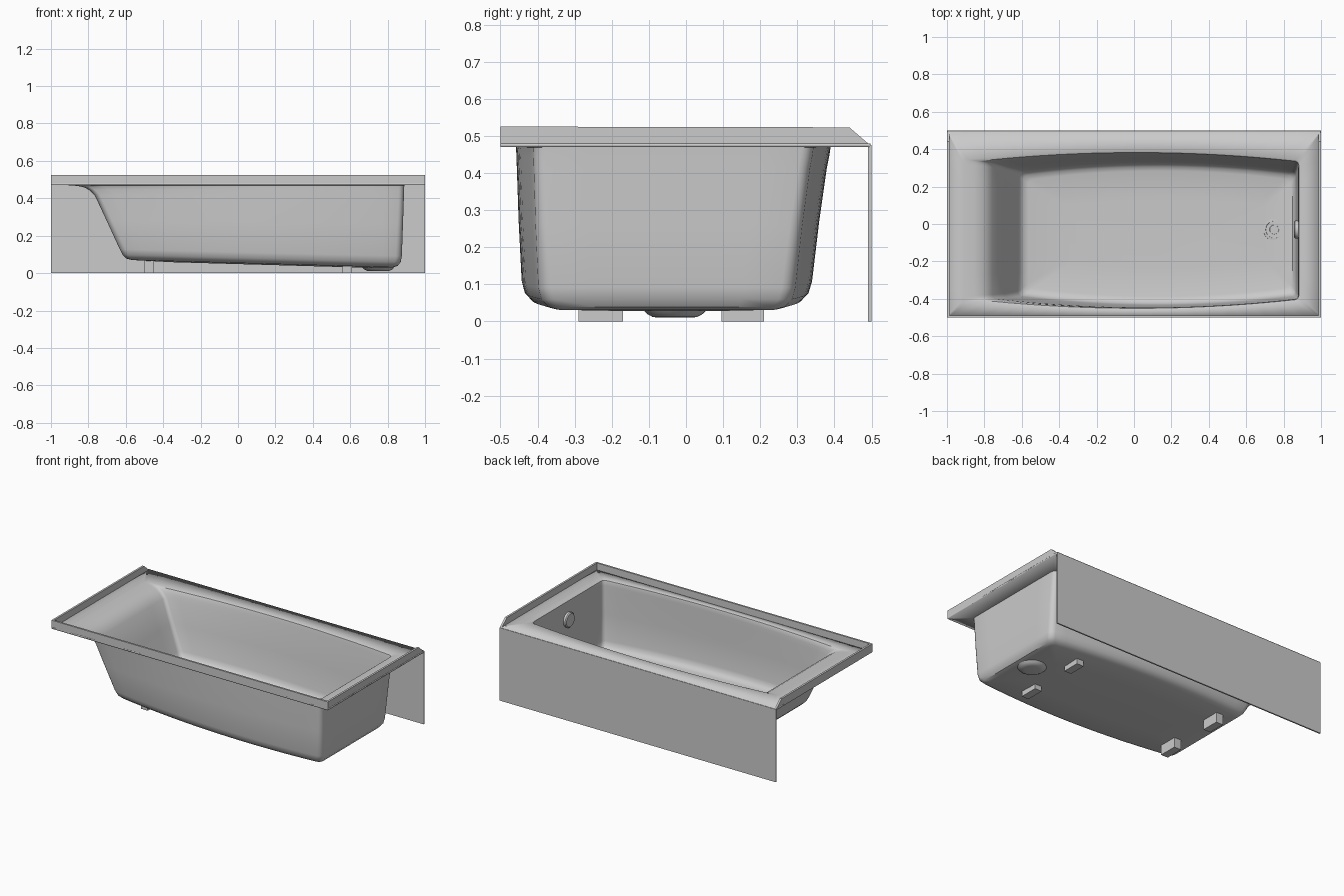
import bpy, bmesh, math
from mathutils import Matrix

if "Cube" in bpy.data.objects:
    bpy.data.objects.remove(bpy.data.objects["Cube"])

DECK = 0.480                      # deck height
DRAIN = (0.75, -0.03)


def finish(bm, name, smooth=True):
    me = bpy.data.meshes.new(name)
    bm.to_mesh(me)
    bm.free()
    ob = bpy.data.objects.new(name, me)
    bpy.context.collection.objects.link(ob)
    if smooth:
        bpy.ops.object.select_all(action='DESELECT')
        ob.select_set(True)
        bpy.context.view_layer.objects.active = ob
        bpy.ops.object.shade_smooth_by_angle(angle=math.radians(35))
    return ob


def box(name, x0, x1, y0, y1, z0, z1):
    bm = bmesh.new()
    bmesh.ops.create_cube(bm, size=1)
    for v in bm.verts:
        v.co = ((x0 + x1) / 2 + v.co.x * (x1 - x0),
                (y0 + y1) / 2 + v.co.y * (y1 - y0),
                (z0 + z1) / 2 + v.co.z * (z1 - z0))
    return finish(bm, name, False)


def prism(name, prof, x0, x1):
    """Extrude a (y, z) profile along x."""
    bm = bmesh.new()
    f = bm.faces.new([bm.verts.new((x0, y, z)) for y, z in prof])
    g = bmesh.ops.extrude_face_region(bm, geom=[f])['geom']
    for v in g:
        if isinstance(v, bmesh.types.BMVert):
            v.co.x = x1
    bmesh.ops.recalc_face_normals(bm, faces=bm.faces)
    return finish(bm, name, False)


def lathe(name, prof, mat, n=32):
    """Revolve a (radius, height) profile about z, then place it."""
    bm = bmesh.new()
    rings = [[bm.verts.new((r * math.cos(2 * math.pi * i / n),
                            r * math.sin(2 * math.pi * i / n), z))
              for i in range(n)] for r, z in prof]
    for a, b in zip(rings, rings[1:]):
        for i in range(n):
            j = (i + 1) % n
            bm.faces.new((a[i], a[j], b[j], b[i]))
    bm.faces.new(rings[0])
    bm.faces.new(rings[-1])
    bmesh.ops.recalc_face_normals(bm, faces=bm.faces)
    bmesh.ops.transform(bm, matrix=mat, verts=bm.verts)
    return finish(bm, name)


def floor(x):
    return 0.064 - 0.028 * x


def outline(x0, x1, y0, y1, bow, r, nl=20, ns=6, nc=4):
    """Rounded rectangle, counter-clockwise, with bowed long sides."""
    pts = []
    corners = [(x0 + r, y0 + r, 180, nl), (x1 - r, y0 + r, 270, ns),
               (x1 - r, y1 - r, 0, nl), (x0 + r, y1 - r, 90, ns)]
    for k, (cx, cy, a0, n) in enumerate(corners):
        for i in range(nc + 1):
            a = math.radians(a0 + 90 * i / nc)
            pts.append((cx + r * math.cos(a), cy + r * math.sin(a)))
        nx, ny, na, _ = corners[(k + 1) % 4]
        ax, ay = pts[-1]
        b = math.radians(na)
        bx, by = nx + r * math.cos(b), ny + r * math.sin(b)
        for i in range(1, n):
            t = i / n
            pts.append((ax + (bx - ax) * t, ay + (by - ay) * t))
    xc, hx, yc, hy = (x0 + x1) / 2, (x1 - x0) / 2, (y0 + y1) / 2, (y1 - y0) / 2
    return [(x, y + bow * (1 - ((x - xc) / hx) ** 2) * (y - yc) / hy) for x, y in pts]


# Deck and basin: rings lofted from the outer deck edge down to the floor
# (height fraction, x0, x1, y0, y1, bow, corner radius)
LEVELS = [
    (1.000, -1.00, 1.000, -0.500, 0.497, 0.00, 0.002),
    (1.000, -0.91, 0.888, -0.412, 0.342, 0.048, 0.02),
    (0.990, -0.855, 0.881, -0.403, 0.334, 0.048, 0.02),
    (0.965, -0.815, 0.879, -0.400, 0.331, 0.048, 0.02),
    (0.920, -0.785, 0.878, -0.399, 0.328, 0.048, 0.02),
    (0.850, -0.757, 0.877, -0.398, 0.322, 0.048, 0.02),
    (0.500, -0.692, 0.872, -0.393, 0.301, 0.048, 0.022),
    (0.120, -0.622, 0.866, -0.385, 0.282, 0.048, 0.025),
    (0.055, -0.608, 0.861, -0.378, 0.274, 0.048, 0.025),
    (0.015, -0.592, 0.848, -0.362, 0.258, 0.048, 0.025),
    (0.000, -0.565, 0.828, -0.340, 0.236, 0.048, 0.025),
    (-0.014, -0.35, 0.70, -0.20, 0.11, 0.03, 0.02),
]
bm = bmesh.new()
rings = []
for s, x0, x1, y0, y1, bow, r in LEVELS:
    rings.append([bm.verts.new((x, y, floor(x) + s * (DECK - floor(x))))
                  for x, y in outline(x0, x1, y0, y1, bow, r)])
for a, b in zip(rings, rings[1:]):
    for i in range(len(a)):
        j = (i + 1) % len(a)
        bm.faces.new((a[i], a[j], b[j], b[i]))
bm.faces.new(rings[-1])
tub = finish(bm, "tub_basin")
mod = tub.modifiers.new("wall", 'SOLIDIFY')
mod.thickness = 0.010
mod.offset = -1

# Raised wall flanges on three sides; the ends slope down to the apron
end_profile = [(-0.5, 0.475), (-0.5, 0.525), (0.44, 0.523), (0.495, 0.476)]
prism("left_flange", end_profile, -1.0, -0.987)
prism("right_flange", end_profile, 0.987, 1.0)
box("front_flange", -1, 1, -0.5, -0.488, 0.475, 0.525)

# Skirt panel along the back
box("apron", -1, 1, 0.491, 0.5, 0, 0.476)

# Four support feet
for side, x0, x1 in (("left", -0.50, -0.45), ("right", 0.56, 0.61)):
    for end, y0, y1 in (("front", -0.29, -0.17), ("back", 0.095, 0.21)):
        box(f"{side}_{end}_foot", x0, x1, y0, y1, 0, floor(x1) - 0.008)

# Drain fitting, its sump below the floor, and the overflow cover
at_drain = Matrix.Translation((*DRAIN, 0))
lathe("drain", [(0.060, 0.033), (0.058, 0.039), (0.046, 0.040), (0.042, 0.035),
                (0.030, 0.035), (0.024, 0.040)], at_drain)
lathe("drain_sump", [(0.085, 0.030), (0.075, 0.020), (0.060, 0.012), (0.045, 0.010)], at_drain)
lathe("overflow_cover", [(0.048, 0.0), (0.048, 0.016), (0.042, 0.022), (0.020, 0.023)],
      Matrix.Translation((0.878, -0.03, 0.36)) @ Matrix.Rotation(-math.pi / 2, 4, 'Y'))
